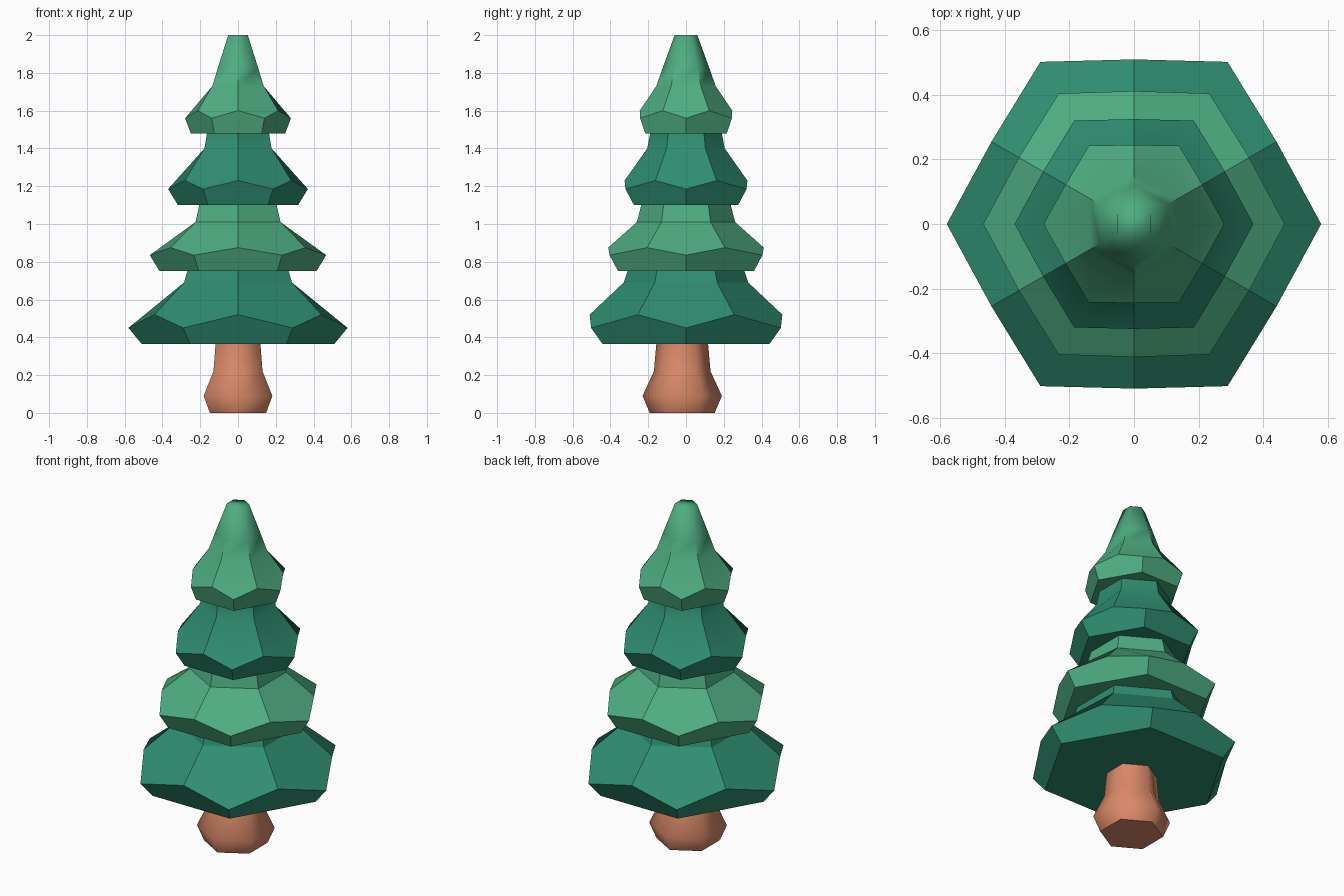
import bpy, bmesh, math

if "Cube" in bpy.data.objects:
    bpy.data.objects.remove(bpy.data.objects["Cube"])


def material(name, rgb):
    m = bpy.data.materials.new(name)
    m.diffuse_color = (*rgb, 1)
    m.use_nodes = True
    m.node_tree.nodes["Principled BSDF"].inputs["Base Color"].default_value = m.diffuse_color
    return m


DARK = material("dark green", (0.028, 0.270, 0.165))
LIGHT = material("light green", (0.076, 0.420, 0.220))
BROWN = material("bark orange brown", (0.690, 0.250, 0.138))


def ring(bm, r, z, start=30, cy=0.0):
    """Six vertices around the axis, the first one at the given angle."""
    angles = [math.radians(start + 60 * i) for i in range(6)]
    return [bm.verts.new((r * math.cos(a), cy + r * math.sin(a), z)) for a in angles]


def bridge(bm, a, b):
    for i in range(6):
        j = (i + 1) % 6
        bm.faces.new((a[i], a[j], b[j], b[i]))


def finish(bm, name, mat, sharp):
    bmesh.ops.recalc_face_normals(bm, faces=bm.faces)
    for f in bm.faces:
        f.smooth = True
    for e in bm.edges:
        e.smooth = not sharp(e)
    me = bpy.data.meshes.new(name)
    bm.to_mesh(me)
    bm.free()
    me.materials.append(mat)
    ob = bpy.data.objects.new(name, me)
    bpy.context.collection.objects.link(ob)
    return ob


def steep(e):
    return len(e.link_faces) == 2 and e.calc_face_angle(0) > math.radians(32)


def tier(name, mat, base, corner, mid, upper, tip=False):
    """Foliage skirt: hexagon base, zigzag rim, then hexagon rings upward."""
    bm = bmesh.new()
    b = ring(bm, *base, start=0)
    c = ring(bm, *corner, start=0)
    m = ring(bm, *mid)
    rings = [ring(bm, *u) for u in upper]
    bm.faces.new(b)
    for i in range(6):
        j = (i + 1) % 6
        # lower band and upper slope meet at the zigzag rim
        bm.faces.new((b[i], b[j], c[j], m[i], c[i]))
        bm.faces.new((m[i], c[j], m[j], rings[0][j], rings[0][i]))
    for lo, hi in zip(rings, rings[1:]):
        bridge(bm, lo, hi)
    if tip:
        bm.faces.new(rings[-1])
    # the tip is softly shaded, everything below has crisp folds
    finish(bm, name, mat,
           lambda e: steep(e) and not (tip and min(v.co.z for v in e.verts) > 1.8))


# foliage: (radius, height) of base, rim corners, rim middles, upper rings
tier("foliage_bottom", DARK, (0.51, 0.365), (0.58, 0.45), (0.51, 0.52),
     [(0.33, 0.69), (0.31, 0.75)])
tier("foliage_lower_middle", LIGHT, (0.415, 0.75), (0.467, 0.835), (0.412, 0.875),
     [(0.26, 1.01), (0.237, 1.10)])
tier("foliage_upper_middle", DARK, (0.318, 1.10), (0.37, 1.185), (0.325, 1.23),
     [(0.205, 1.40), (0.19, 1.48)])
tier("foliage_top", LIGHT, (0.25, 1.48), (0.28, 1.56), (0.245, 1.60),
     [(0.157, 1.73), (0.122, 1.83), (0.06, 2.0)], tip=True)

# trunk: flared hexagonal post, set slightly forward, smooth sides
bm = bmesh.new()
rings = [ring(bm, r, z, cy=-0.02)
         for r, z in ((0.172, 0.0), (0.21, 0.09), (0.15, 0.22), (0.137, 0.365))]
bm.faces.new(rings[0])
for lo, hi in zip(rings, rings[1:]):
    bridge(bm, lo, hi)
finish(bm, "trunk", BROWN, lambda e: max(v.co.z for v in e.verts) < 0.01)
